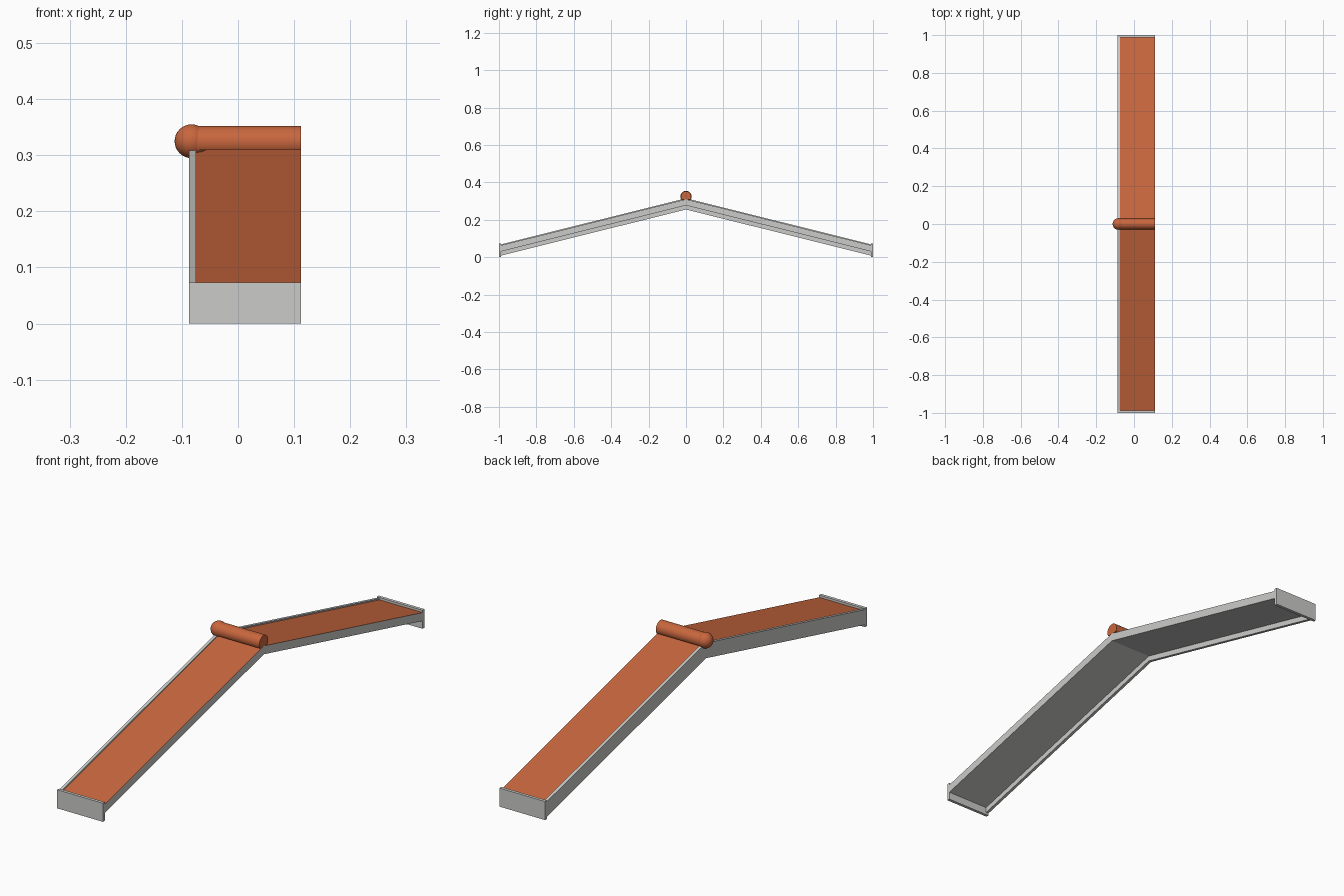
import bpy, bmesh, math

if "Cube" in bpy.data.objects:
    bpy.data.objects.remove(bpy.data.objects["Cube"])

SLOPE = 0.249          # roof pitch, rise per unit
X0, X1 = -0.087, 0.112 # left and right ends
BOARD = 0.012          # board thickness


def material(name, rgb):
    m = bpy.data.materials.new(name)
    m.diffuse_color = (*rgb, 1)
    m.use_nodes = True
    m.node_tree.nodes["Principled BSDF"].inputs["Base Color"].default_value = m.diffuse_color
    return m


grey = material("grey_board", (0.60, 0.60, 0.59))
orange = material("terracotta", (0.578, 0.133, 0.047))


def extrude_x(name, profile, x0, x1, mats):
    """Closed (y, z) profile extruded along x."""
    bm = bmesh.new()
    a = [bm.verts.new((x0, y, z)) for y, z in profile]
    b = [bm.verts.new((x1, y, z)) for y, z in profile]
    n = len(profile)
    bm.faces.new(a)
    bm.faces.new(b)
    for i in range(n):
        j = (i + 1) % n
        bm.faces.new((a[i], a[j], b[j], b[i]))
    bmesh.ops.recalc_face_normals(bm, faces=bm.faces)
    me = bpy.data.meshes.new(name)
    bm.to_mesh(me)
    bm.free()
    for m in mats:
        me.materials.append(m)
    ob = bpy.data.objects.new(name, me)
    bpy.context.collection.objects.link(ob)
    return ob


def gable(top, bottom, half):
    """Chevron profile with the given ridge heights."""
    d = SLOPE * half
    return [(-half, bottom - d), (0, bottom), (half, bottom - d),
            (half, top - d), (0, top), (-half, top - d)]


def smooth(ob):
    bpy.ops.object.select_all(action='DESELECT')
    ob.select_set(True)
    bpy.context.view_layer.objects.active = ob
    bpy.ops.object.shade_smooth_by_angle(angle=math.radians(35))


# Roof slab: grey with terracotta on the upward faces
slab = extrude_x("roof_slab", gable(0.310, 0.277, 0.990), X0 + BOARD, X1, [grey, orange])
for p in slab.data.polygons:
    p.material_index = 1 if p.normal.z > 0.5 else 0

# Gable board along the left edge
extrude_x("gable_board", gable(0.315, 0.255, 0.992), X0, X0 + BOARD, [grey])

# Eave boards at front and back
for name, s in (("front_eave_board", -1), ("back_eave_board", 1)):
    y0, y1 = s * (1 - BOARD), s
    extrude_x(name, [(y0, 0), (y1, 0), (y1, 0.073), (y0, 0.073)], X0, X1, [grey])

# Ridge cap: round bar with a flat underside
R, CZ, CUT = 0.028, 0.324, 0.309
a0 = math.asin((CUT - CZ) / R)
steps = 28
arc = [a0 + (math.pi - 2 * a0) * i / steps for i in range(steps + 1)]
cap = extrude_x("ridge_cap", [(R * math.cos(a), CZ + R * math.sin(a)) for a in arc],
                -0.084, X1, [orange])
smooth(cap)

# Ball at the gable end of the ridge
bpy.ops.mesh.primitive_uv_sphere_add(segments=32, ring_count=16, radius=0.030,
                                     location=(-0.083, 0, 0.325))
ball = bpy.context.object
ball.name = "ridge_end_ball"
ball.data.materials.append(orange)
smooth(ball)
